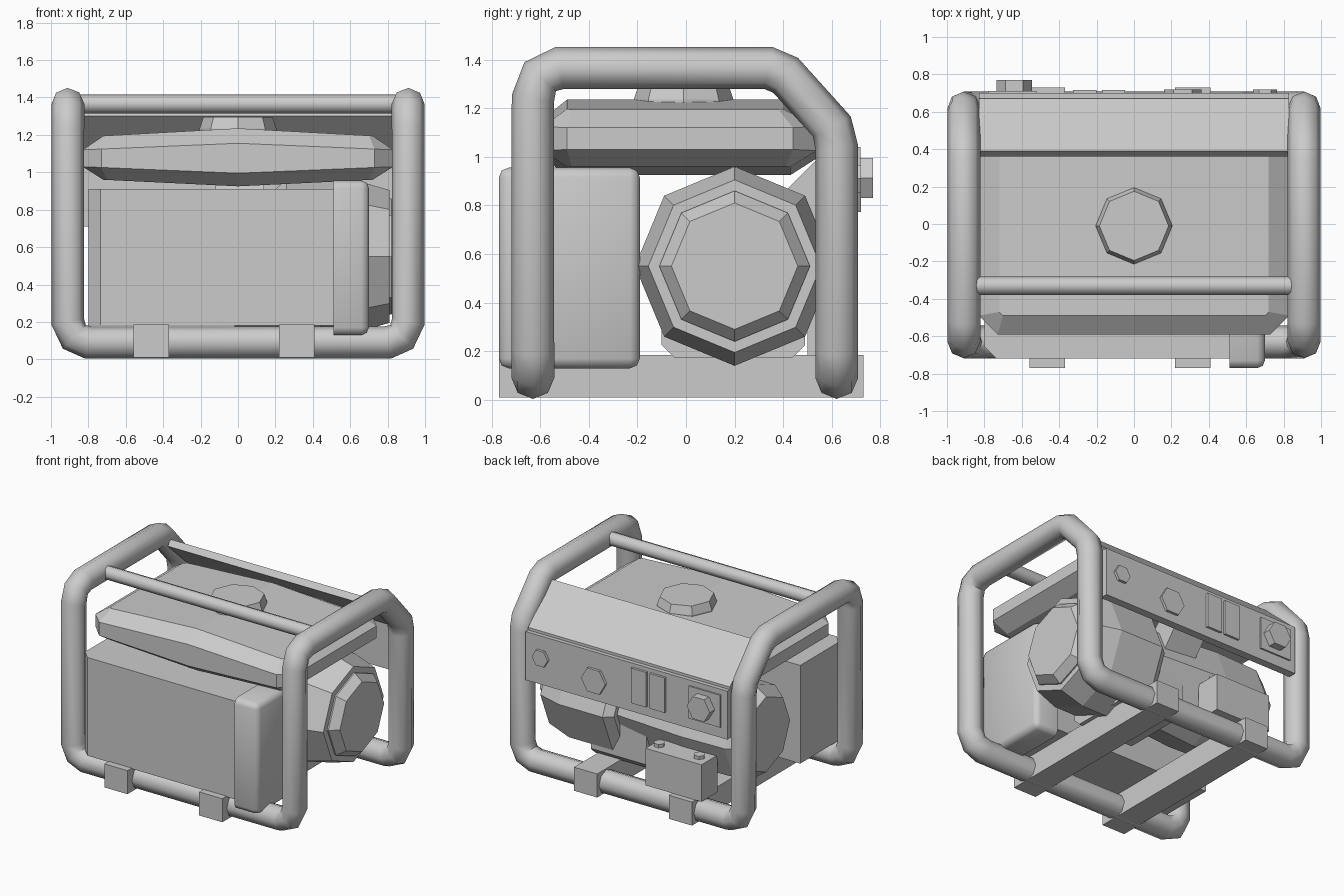
import bpy, bmesh, math
from mathutils import Matrix, Vector

if "Cube" in bpy.data.objects:
    bpy.data.objects.remove(bpy.data.objects["Cube"])

grey = bpy.data.materials.new("plain_grey")
grey.use_nodes = True
grey.diffuse_color = (0.6, 0.6, 0.6, 1)
grey.node_tree.nodes["Principled BSDF"].inputs["Base Color"].default_value = (0.6, 0.6, 0.6, 1)


def finish(name, bm, smooth=0):
    bmesh.ops.recalc_face_normals(bm, faces=bm.faces)
    mesh = bpy.data.meshes.new(name)
    bm.to_mesh(mesh)
    bm.free()
    mesh.materials.append(grey)
    ob = bpy.data.objects.new(name, mesh)
    bpy.context.collection.objects.link(ob)
    if smooth:
        bpy.ops.object.select_all(action='DESELECT')
        ob.select_set(True)
        bpy.context.view_layer.objects.active = ob
        bpy.ops.object.shade_smooth_by_angle(angle=math.radians(smooth))
    return ob


def box(name, x, y, z, bevel=0, segments=1, edges=None, smooth=0):
    """Box from (low, high) ranges, with an optional bevel on chosen edges."""
    bm = bmesh.new()
    bmesh.ops.create_cube(bm, size=1)
    for v in bm.verts:
        v.co = [r[0] + (c + 0.5) * (r[1] - r[0]) for c, r in zip(v.co, (x, y, z))]
    if bevel:
        chosen = [e for e in bm.edges if edges is None or edges(e)]
        bmesh.ops.bevel(bm, geom=chosen, offset=bevel, segments=segments,
                        profile=0.5, affect='EDGES')
    return finish(name, bm, smooth)


def lathe(name, profile, sides, axis, origin, turn=0):
    """Closed solid from (position, radius) pairs along the given axis."""
    bm = bmesh.new()
    rot = Vector((0, 0, 1)).rotation_difference(Vector(axis)).to_matrix()
    rings = []
    for d, r in profile:
        ring = []
        for i in range(sides):
            a = 2 * math.pi * i / sides + turn
            p = rot @ Vector((r * math.cos(a), r * math.sin(a), d))
            ring.append(bm.verts.new(p + Vector(origin)))
        rings.append(ring)
    for a, b in zip(rings, rings[1:]):
        for i in range(sides):
            j = (i + 1) % sides
            bm.faces.new((a[i], a[j], b[j], b[i]))
    bm.faces.new(rings[0])
    bm.faces.new(rings[-1])
    return finish(name, bm)


def tube(name, points, radius, cyclic):
    curve = bpy.data.curves.new(name, 'CURVE')
    curve.dimensions = '3D'
    curve.bevel_depth = radius
    curve.bevel_resolution = 2
    curve.use_fill_caps = True
    s = curve.splines.new('POLY')
    s.points.add(len(points) - 1)
    for p, co in zip(s.points, points):
        p.co = (*co, 1)
    s.use_cyclic_u = cyclic
    curve.materials.append(grey)
    ob = bpy.data.objects.new(name, curve)
    bpy.context.collection.objects.link(ob)
    bpy.ops.object.select_all(action='DESELECT')
    ob.select_set(True)
    bpy.context.view_layer.objects.active = ob
    bpy.ops.object.convert(target='MESH')
    bpy.ops.object.shade_smooth_by_angle(angle=math.radians(50))


def prism(name, outline, x0, x1):
    """Extrude a (y, z) outline along x."""
    bm = bmesh.new()
    face = bm.faces.new([bm.verts.new((x0, y, z)) for y, z in outline])
    new = bmesh.ops.extrude_face_region(bm, geom=[face])["geom"]
    bmesh.ops.translate(bm, vec=(x1 - x0, 0, 0),
                        verts=[v for v in new if isinstance(v, bmesh.types.BMVert)])
    return finish(name, bm)


# Tubular frame: one closed loop, mirrored left to right
side = [(0.80, -0.63, 0.09), (0.875, -0.63, 0.12), (0.91, -0.63, 0.20),
        (0.91, -0.63, 1.24), (0.91, -0.60, 1.33), (0.91, -0.52, 1.365),
        (0.91, 0.34, 1.365), (0.91, 0.41, 1.335), (0.91, 0.60, 1.125),
        (0.91, 0.62, 1.04), (0.91, 0.62, 0.20), (0.875, 0.62, 0.12), (0.80, 0.62, 0.09)]
tube("tube_frame", side + [(-x, y, z) for x, y, z in reversed(side)], 0.088, True)
tube("top_cross_bar", [(-0.86, -0.33, 1.365), (0.86, -0.33, 1.365)], 0.05, False)

# Base rails
for name, x in (("right_rail", -0.465), ("left_rail", 0.315)):
    box(name, (x - 0.095, x + 0.095), (-0.77, 0.73), (0.01, 0.185))

# Fuel tank: stacked chamfered rings with a crown along the middle
bm = bmesh.new()
rings = []
for hx, y0, y1, z, crown in ((0.72, -0.49, 0.43, 0.96, -0.035), (0.83, -0.59, 0.54, 1.03, -0.035),
                             (0.83, -0.59, 0.54, 1.12, 0.035), (0.72, -0.49, 0.40, 1.195, 0.04)):
    c = 0.1 if hx > 0.8 else 0.02
    half = [(hx - c, y0), (hx, y0 + c), (hx, y1 - c), (hx - c, y1)]
    pts = [(0, y0)] + half + [(0, y1)] + [(-x, y) for x, y in reversed(half)]
    rings.append([bm.verts.new((x, y, z + crown * (1 - abs(x) / hx))) for x, y in pts])
n = len(rings[0])
for a, b in zip(rings, rings[1:]):
    for i in range(n):
        j = (i + 1) % n
        bm.faces.new((a[i], a[j], b[j], b[i]))
for r in (rings[0], rings[-1]):
    bm.faces.new(r[:6])
    bm.faces.new(r[5:] + r[:1])
finish("fuel_tank", bm)
lathe("fuel_cap", [(1.2, 0.205), (1.235, 0.205), (1.295, 0.185)], 8, (0, 0, 1), (0, -0.01, 0))

# Rear cover and control panel
prism("sloped_cover", [(0.36, 1.30), (0.39, 1.34), (0.67, 1.09), (0.67, 1.06), (0.63, 1.05)], -0.83, 0.83)
box("control_panel", (-0.83, 0.83), (0.64, 0.70), (0.71, 1.07))
back = (0, 1, 0)
lathe("small_knob", [(0.69, 0.065), (0.72, 0.065)], 6, back, (0.70, 0, 0.91))
lathe("large_knob", [(0.69, 0.1), (0.72, 0.1)], 6, back, (0.26, 0, 0.86))
for name, x in (("left_outlet", -0.11), ("right_outlet", -0.263)):
    box(name, (x - 0.062, x + 0.062), (0.69, 0.717), (0.78, 1.04))
box("socket_plate", (-0.78, -0.52), (0.69, 0.712), (0.79, 1.03))
lathe("socket", [(0.70, 0.095), (0.77, 0.095)], 6, back, (-0.64, 0, 0.912))

# Alternator, engine and starter housing along the x axis
along = (1, 0, 0)
lathe("alternator", [(0.2, 0.36), (0.26, 0.41), (0.62, 0.41), (0.81, 0.355), (0.81, 0.31), (0.75, 0.29)],
      8, along, (0, 0.2, 0.55))
lathe("alternator_end", [(0.74, 0.31), (0.82, 0.31), (0.88, 0.26)], 8, along, (0, 0.2, 0.55))
lathe("starter_housing", [(-0.80, 0.28), (-0.70, 0.35), (-0.35, 0.36), (0.25, 0.32)],
      8, along, (0, 0.2, 0.55))
box("engine_base", (-0.02, 0.44), (-0.1, 0.49), (0.175, 0.5), 0.05, 1,
    lambda e: all(v.co.z < 0.3 for v in e.verts) and abs(e.verts[0].co.x - e.verts[1].co.x) > 0.1)
prism("cylinder_block", [(0.2, 0.65), (0.42, 0.55), (0.64, 0.82), (0.62, 1.03), (0.55, 1.0)], -0.12, 0.14)

# Front silencer box with a rounded end cover
box("silencer_box", (-0.80, 0.55), (-0.72, -0.2), (0.18, 0.91), 0.065, 1,
    lambda e: all(v.co.x < 0 for v in e.verts) and
    all(v.co.y < -0.5 or v.co.z > 0.5 for v in e.verts) and
    abs(e.verts[0].co.y - e.verts[1].co.y) < 0.1 and
    abs(e.verts[0].co.z - e.verts[1].co.z) > 0.1)
box("silencer_end", (0.51, 0.70), (-0.77, -0.19), (0.13, 0.955), 0.04, 2,
    lambda e: all(v.co.x > 0.6 for v in e.verts) or abs(e.verts[0].co.x - e.verts[1].co.x) > 0.1, 50)

# Battery with terminals
box("battery", (-0.61, -0.15), (0.50, 0.69), (0.185, 0.46))
for name, x in (("left_terminal", -0.2), ("right_terminal", -0.53)):
    lathe(name, [(0.45, 0.04), (0.485, 0.04)], 6, (0, 0, 1), (x, 0.6, 0))
